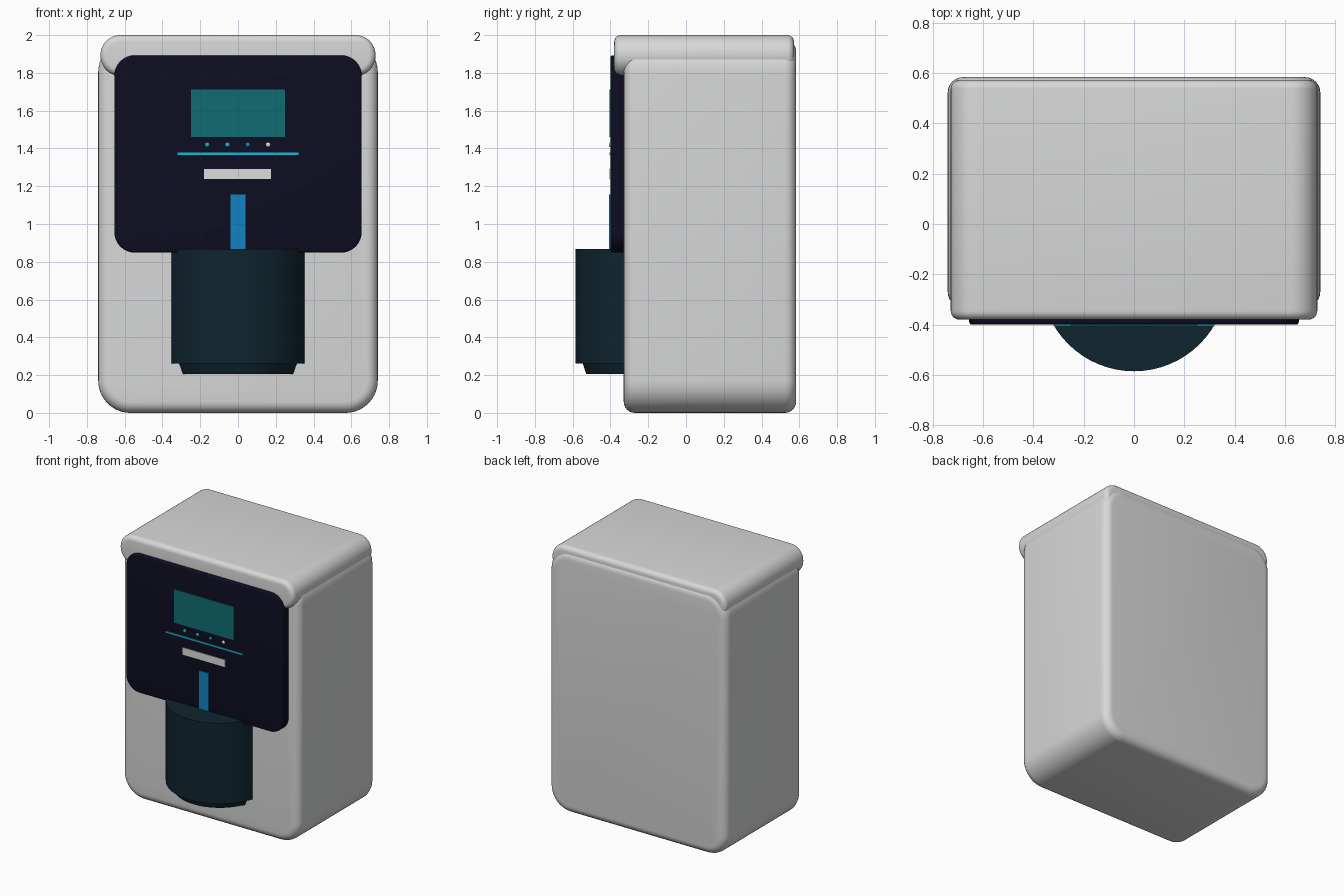
import bpy, bmesh, math

if "Cube" in bpy.data.objects:
    bpy.data.objects.remove(bpy.data.objects["Cube"])


def material(name, color):
    m = bpy.data.materials.new(name)
    m.diffuse_color = (*color, 1)
    m.use_nodes = True
    m.node_tree.nodes["Principled BSDF"].inputs["Base Color"].default_value = m.diffuse_color
    return m


SHELL = material("light grey shell", (0.68, 0.685, 0.69))
NAVY = material("dark navy panel", (0.004, 0.004, 0.015))
CUP = material("dark teal cup", (0.005, 0.018, 0.028))
SCREEN = material("teal screen", (0.005, 0.15, 0.17))
CYAN = material("cyan light", (0.008, 0.48, 0.66))
BLUE = material("blue stream", (0.005, 0.23, 0.55))
WHITE = material("white label", (0.72, 0.72, 0.72))


def finish(bm, name, mat, smooth=True):
    bmesh.ops.recalc_face_normals(bm, faces=bm.faces)
    me = bpy.data.meshes.new(name)
    bm.to_mesh(me)
    bm.free()
    me.materials.append(mat)
    ob = bpy.data.objects.new(name, me)
    bpy.context.collection.objects.link(ob)
    if smooth:
        bpy.ops.object.select_all(action='DESELECT')
        ob.select_set(True)
        bpy.context.view_layer.objects.active = ob
        bpy.ops.object.shade_smooth_by_angle(angle=math.radians(35))
    return ob


def skin(bm, rings):
    """Join equal rings of points into a closed solid."""
    rows = [[bm.verts.new(p) for p in ring] for ring in rings]
    n = len(rows[0])
    for a, b in zip(rows, rows[1:]):
        for i in range(n):
            j = (i + 1) % n
            bm.faces.new((a[i], a[j], b[j], b[i]))
    bm.faces.new(rows[0])
    bm.faces.new(rows[-1])


def rounded_slab(name, mat, half_x, z0, z1, y0, y1, corner, rim, steps=6):
    """Rounded rectangle seen from the front, with rounded front and back rims."""
    def ring(y, inset):
        r = corner - inset
        hx, hz, zc = half_x - inset, (z1 - z0) / 2 - inset, (z0 + z1) / 2
        pts = []
        for k, (sx, sz) in enumerate(((1, 1), (-1, 1), (-1, -1), (1, -1))):
            for s in range(11):
                a = math.pi / 2 * (k + s / 10)
                pts.append((sx * (hx - r) + r * math.cos(a), y,
                            zc + sz * (hz - r) + r * math.sin(a)))
        return pts

    arc = [(rim * (1 - math.sin(t)), rim * (1 - math.cos(t)))
           for t in (math.pi / 2 * i / steps for i in range(steps + 1))]
    # arc entries: (inset of outline, depth from the cap)
    rings = [ring(y0 + d, i) for i, d in arc]
    rings += [ring(y1 - d, i) for i, d in reversed(arc)]
    bm = bmesh.new()
    skin(bm, rings)
    return finish(bm, name, mat)


def plate(name, mat, x0, x1, z0, z1, y0=-0.405, y1=-0.398):
    bm = bmesh.new()
    skin(bm, [[(x0, y, z0), (x1, y, z0), (x1, y, z1), (x0, y, z1)] for y in (y0, y1)])
    return finish(bm, name, mat, smooth=False)


# Housing, lid and front panel
rounded_slab("body", SHELL, 0.74, 0.0, 1.975, -0.33, 0.583, 0.17, 0.06)
rounded_slab("lid", SHELL, 0.728, 1.785, 2.0, -0.38, 0.572, 0.105, 0.035)
rounded_slab("front_panel", NAVY, 0.655, 0.848, 1.893, -0.40, -0.325, 0.11, 0.012, 3)

# Round container with a tapered foot
bm = bmesh.new()
skin(bm, [[(r * math.cos(a), -0.215 + r * math.sin(a), z)
           for a in (math.tau * i / 64 for i in range(64))]
          for r, z in ((0.313, 0.205), (0.332, 0.262), (0.37, 0.262), (0.37, 0.868))])
finish(bm, "container", CUP)

# Panel details
plate("screen", SCREEN, -0.25, 0.25, 1.46, 1.712)
plate("light_strip", CYAN, -0.32, 0.32, 1.366, 1.378)
plate("label", WHITE, -0.18, 0.176, 1.238, 1.292)
plate("water_stream", BLUE, -0.04, 0.04, 0.84, 1.155, y0=-0.407)

# Row of indicator buttons
for i, mat in enumerate((CYAN, CYAN, BLUE, WHITE)):
    bm = bmesh.new()
    bmesh.ops.create_uvsphere(bm, u_segments=12, v_segments=8, radius=0.013)
    bmesh.ops.scale(bm, vec=(1, 0.6, 1), verts=bm.verts)
    bmesh.ops.translate(bm, vec=(-0.163 + 0.1075 * i, -0.401, 1.42), verts=bm.verts)
    finish(bm, f"button_{i + 1}", mat)
